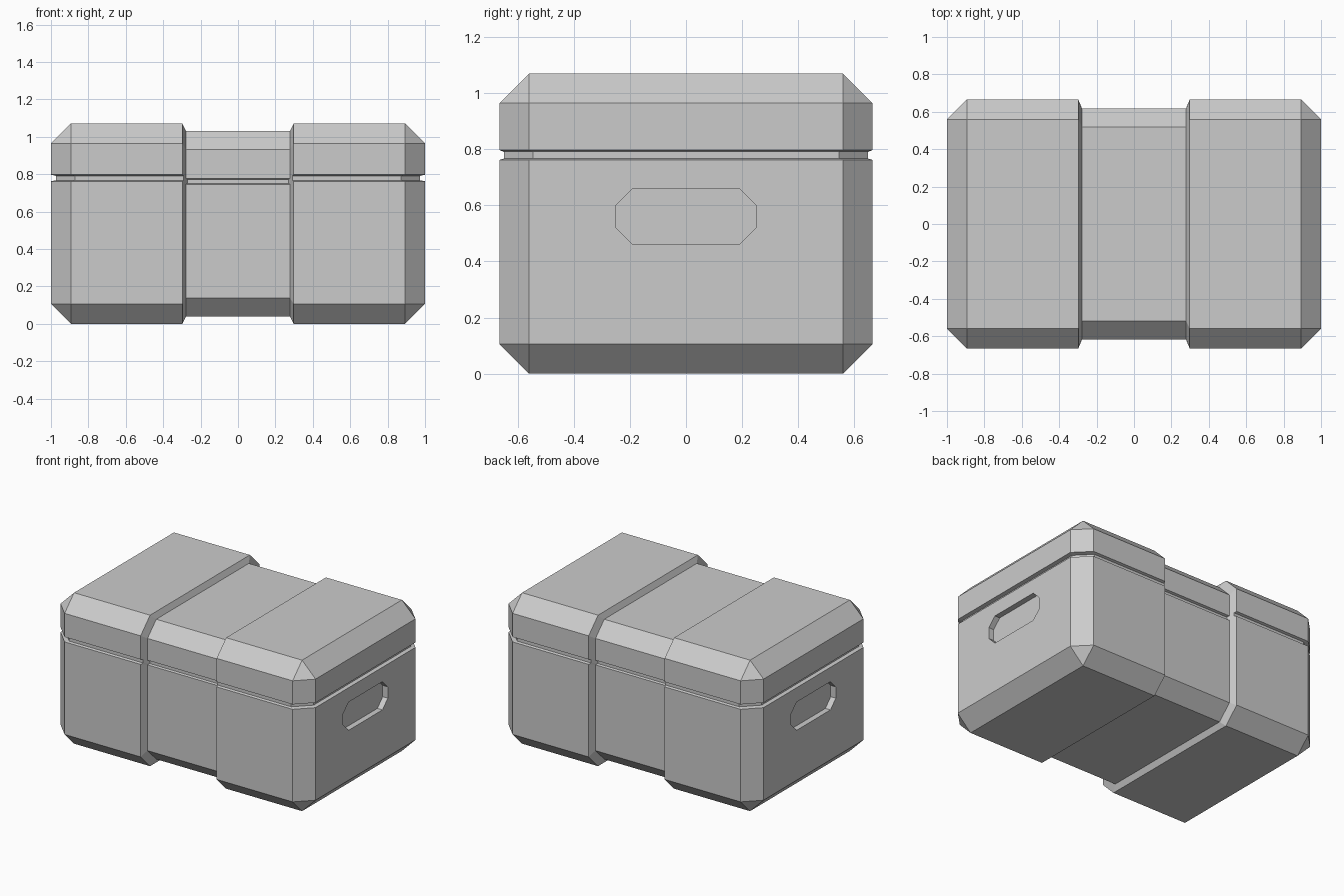
import bpy, bmesh
from mathutils import Matrix, Vector

if "Cube" in bpy.data.objects:
    bpy.data.objects.remove(bpy.data.objects["Cube"])

HX, HY, H = 1.0, 0.665, 1.07
MID = H / 2
SEAM = (0.762, 0.767, 0.791, 0.797)


def add_object(name, bm):
    bmesh.ops.recalc_face_normals(bm, faces=bm.faces)
    mesh = bpy.data.meshes.new(name)
    bm.to_mesh(mesh)
    bm.free()
    obj = bpy.data.objects.new(name, mesh)
    bpy.context.collection.objects.link(obj)
    return obj


def slice_mesh(bm, co, no):
    geom = bm.verts[:] + bm.edges[:] + bm.faces[:]
    bmesh.ops.bisect_plane(bm, geom=geom, dist=1e-5, plane_co=co, plane_no=no)


# Case: chamfered box with lid seam and sunken middle band
bm = bmesh.new()
bmesh.ops.create_cube(bm, size=1, matrix=Matrix.Translation((0, 0, MID))
                      @ Matrix.Diagonal((2 * HX, 2 * HY, H, 1)))
bmesh.ops.bevel(bm, geom=bm.edges[:], offset=0.106, segments=1,
                affect='EDGES', profile=0.5)
for x in (-0.298, -0.278, 0.278, 0.298):
    slice_mesh(bm, (x, 0, 0), (1, 0, 0))
for z in SEAM:
    slice_mesh(bm, (0, 0, z), (0, 0, 1))

for v in bm.verts:
    in_seam = SEAM[1] - 0.001 < v.co.z < SEAM[2] + 0.001
    in_band = abs(v.co.x) < 0.285
    if in_band:
        v.co.y *= 0.927
        v.co.z = MID + (v.co.z - MID) * 0.927
    if in_seam:
        v.co.x *= 0.974
        v.co.y *= 0.974
case = add_object("storage_case", bm)

# Hand-hold recesses in both ends
profile = [(0.25, 0.04), (0.19, 0.10), (-0.19, 0.10), (-0.25, 0.04),
           (-0.25, -0.04), (-0.19, -0.10), (0.19, -0.10), (0.25, -0.04)]
for name, side in (("right", 1), ("left", -1)):
    bm = bmesh.new()
    face = bm.faces.new([bm.verts.new((side * 0.96, y, 0.56 + z)) for y, z in profile])
    ext = bmesh.ops.extrude_face_region(bm, geom=[face])
    bmesh.ops.translate(bm, vec=Vector((side * 0.1, 0, 0)),
                        verts=[g for g in ext["geom"] if isinstance(g, bmesh.types.BMVert)])
    if not any(f.is_valid and all(abs(abs(v.co.x) - 0.96) < 1e-4 for v in f.verts)
               for f in bm.faces):
        bm.verts.ensure_lookup_table()
        bmesh.ops.holes_fill(bm, edges=bm.edges[:], sides=8)
    cutter = add_object(name + "_handhold_cutter", bm)
    cutter.hide_render = True
    cutter.display_type = 'WIRE'
    mod = case.modifiers.new(name + "_handhold", 'BOOLEAN')
    mod.operation = 'DIFFERENCE'
    mod.solver = 'EXACT'
    mod.object = cutter
